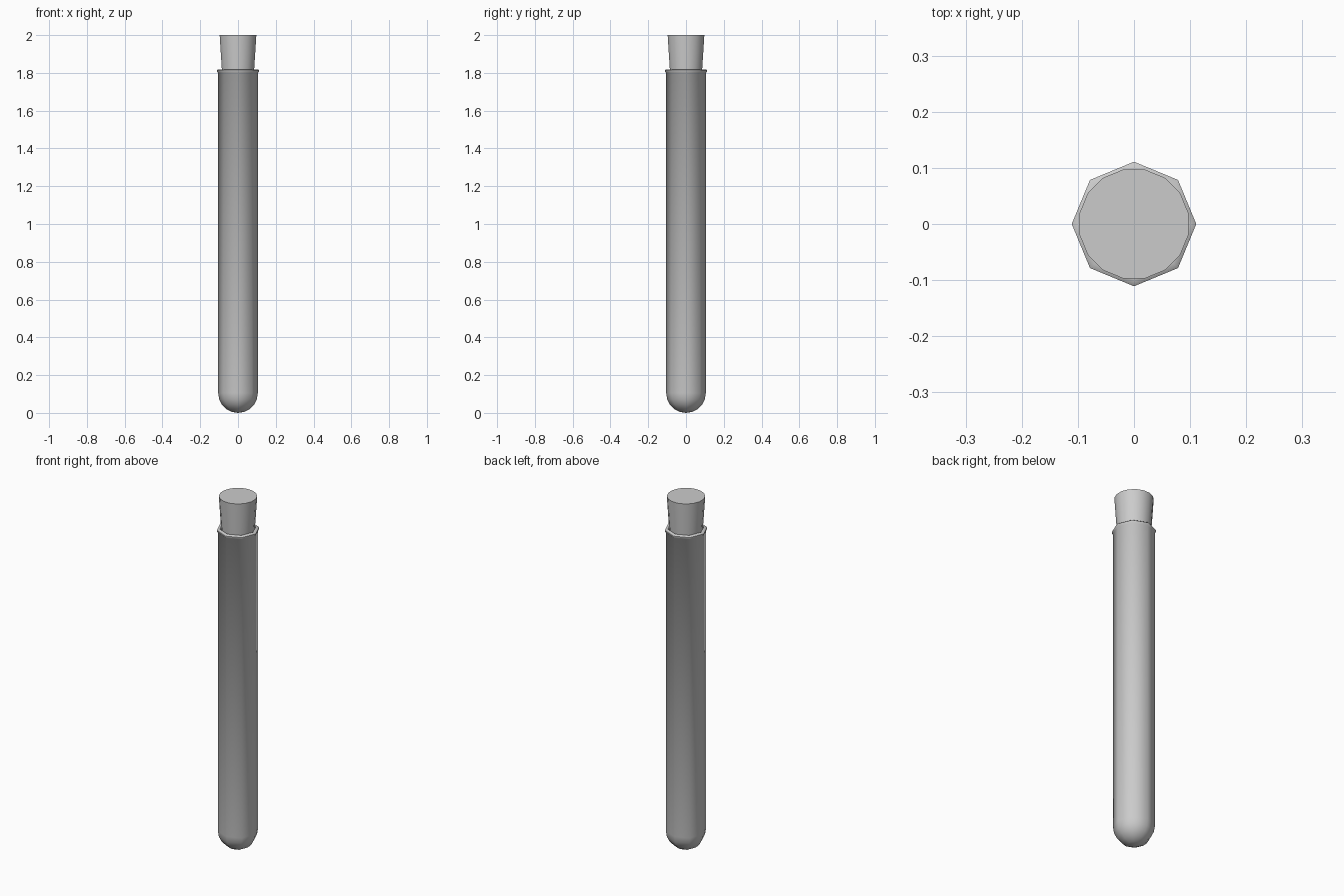
import bpy, bmesh, math

cube = bpy.data.objects.get("Cube")
if cube:
    bpy.data.objects.remove(cube, do_unlink=True)

# Single light grey colour
GREY = (0.6, 0.6, 0.6, 1)
grey = bpy.data.materials.new("light grey")
grey.use_nodes = True
grey.diffuse_color = GREY
grey.node_tree.nodes["Principled BSDF"].inputs["Base Color"].default_value = GREY


def lathe(name, profile, sides, turn=0.0, sharp=50):
    """Spin (radius, height) points around z; zero radius makes a pole, ends get capped."""
    bm = bmesh.new()
    rings = []
    for r, z in profile:
        if r == 0:
            rings.append([bm.verts.new((0, 0, z))] * sides)
            continue
        angles = [turn + math.tau * i / sides for i in range(sides)]
        rings.append([bm.verts.new((r * math.cos(a), r * math.sin(a), z)) for a in angles])
    for low, high in zip(rings, rings[1:]):
        for i in range(sides):
            j = (i + 1) % sides
            corners = dict.fromkeys((low[i], low[j], high[j], high[i]))
            bm.faces.new(list(corners))
    for ring, (r, z) in zip((rings[0], rings[-1]), (profile[0], profile[-1])):
        if r > 0:
            bm.faces.new(ring)
    bmesh.ops.recalc_face_normals(bm, faces=bm.faces)
    mesh = bpy.data.meshes.new(name)
    bm.to_mesh(mesh)
    bm.free()
    mesh.materials.append(grey)
    obj = bpy.data.objects.new(name, mesh)
    bpy.context.collection.objects.link(obj)
    bpy.ops.object.select_all(action="DESELECT")
    obj.select_set(True)
    bpy.context.view_layer.objects.active = obj
    bpy.ops.object.shade_smooth_by_angle(angle=math.radians(sharp))
    return obj


# Octagonal tube: rounded bottom, straight wall, flared lip, recessed mouth
R = 0.105
STEPS = 5
bowl = [(R * math.sin(math.pi / 2 * i / STEPS), R - R * math.cos(math.pi / 2 * i / STEPS))
        for i in range(STEPS + 1)]
lip = [(R, 1.8), (0.111, 1.806), (0.111, 1.814), (0.104, 1.819), (0.094, 1.819)]
mouth = [(0.094, 1.72)]
lathe("tube", bowl + lip + mouth, 8)

# Tapered stopper pushed into the mouth
lathe("stopper", [(0.08, 1.715), (0.087, 1.815), (0.099, 2.0)], 16, math.pi / 16)
